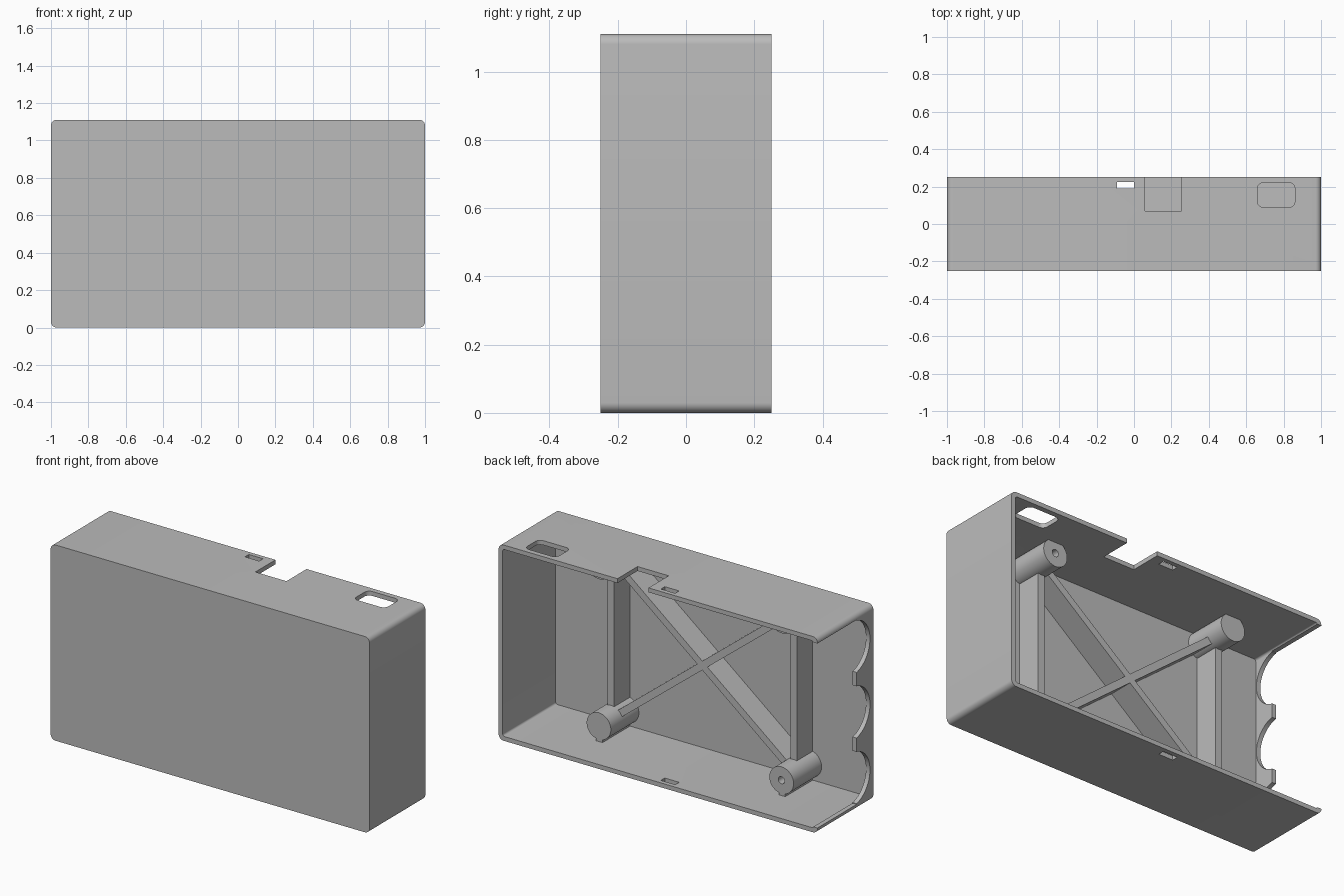
import bpy, bmesh, math
from mathutils import Matrix, Vector

old = bpy.data.objects.get("Cube")
if old:
    bpy.data.objects.remove(old, do_unlink=True)

grey = bpy.data.materials.new("light_grey_plastic")
grey.use_nodes = True
grey.diffuse_color = (0.5, 0.5, 0.5, 1)
grey.node_tree.nodes["Principled BSDF"].inputs["Base Color"].default_value = (0.5, 0.5, 0.5, 1)

HEIGHT, WALL = 1.11, 0.025
FRONT, BACK = -0.25, 0.25
INNER = FRONT + WALL
RIB_TOP = -0.083
POST_TIP = 0.026


def finish(name, bm):
    bmesh.ops.recalc_face_normals(bm, faces=bm.faces)
    mesh = bpy.data.meshes.new(name)
    bm.to_mesh(mesh)
    bm.free()
    ob = bpy.data.objects.new(name, mesh)
    bpy.context.collection.objects.link(ob)
    mesh.materials.append(grey)
    return ob


def box(name, lo, hi, radius=0, axis=1):
    """Box between two corners, with the edges along one axis optionally rounded."""
    lo, hi = Vector(lo), Vector(hi)
    bm = bmesh.new()
    bmesh.ops.create_cube(bm, size=1)
    for v in bm.verts:
        v.co = (lo + hi) / 2 + v.co * (hi - lo)
    if radius:
        edges = [e for e in bm.edges
                 if abs((e.verts[0].co - e.verts[1].co).normalized()[axis]) > 0.9]
        bmesh.ops.bevel(bm, geom=edges, offset=radius, segments=8,
                        profile=0.5, affect='EDGES')
    return finish(name, bm)


def cylinder(name, centre, radius, length, axis):
    bm = bmesh.new()
    turn = Matrix.Rotation(math.pi / 2, 4, 'X' if axis == 'Y' else 'Y')
    bmesh.ops.create_cone(bm, cap_ends=True, segments=48, radius1=radius, radius2=radius,
                          depth=length, matrix=Matrix.Translation(centre) @ turn)
    return finish(name, bm)


def activate(ob):
    bpy.ops.object.select_all(action='DESELECT')
    ob.select_set(True)
    bpy.context.view_layer.objects.active = ob


def cut(ob, cutters):
    activate(ob)
    for c in cutters:
        mod = ob.modifiers.new("cut", 'BOOLEAN')
        mod.operation, mod.solver, mod.object = 'DIFFERENCE', 'EXACT', c
        bpy.ops.object.modifier_apply(modifier=mod.name)
        bpy.data.objects.remove(c, do_unlink=True)


def smooth(ob):
    activate(ob)
    bpy.ops.object.shade_smooth_by_angle(angle=math.radians(30))


# Shell, open at the back
case = box("case_shell", (-1, FRONT, 0), (1, BACK, HEIGHT), 0.03)
cutters = [
    box("cavity", (-1 + WALL, INNER, WALL), (1 - WALL, 0.4, HEIGHT - WALL), 0.012),
    box("port_hole", (0.66, 0.09, 1), (0.86, 0.22, 1.2), 0.03, axis=2),
    box("notch", (0.06, 0.07, 1), (0.255, 0.4, 1.2)),
    box("clip_slots", (-0.09, 0.19, -0.1), (0, 0.225, 1.2)),
    box("side_opening", (-1.1, -0.1, 0.032), (-0.9, 0.4, HEIGHT - 0.032)),
]
# Three round scallops in the side wall
for i in (-1, 0, 1):
    cutters.append(cylinder("scallop", (-1, -0.07, HEIGHT / 2 + i * 0.372), 0.15, 0.2, 'X'))
cut(case, cutters)
smooth(case)

# Screw posts, two of them drilled
LEFT, RIGHT, LOW, HIGH = 0.529, -0.617, 0.115, 1.025
for side, x in (("left", LEFT), ("right", RIGHT)):
    for level, z in (("lower", LOW), ("upper", HIGH)):
        start = INNER - 0.005
        post = cylinder(f"{level}_{side}_post", (x, (start + POST_TIP) / 2, z),
                        0.076, POST_TIP - start, 'Y')
        if (side == "left") == (level == "upper"):
            cut(post, [cylinder("drill", (x, POST_TIP, z), 0.02, 0.3, 'Y')])
        smooth(post)
    # Upright rib between posts and the small foot under the lower post
    box(f"{side}_upright_rib", (x - 0.02, INNER - 0.005, 0.02), (x + 0.02, RIB_TOP, HEIGHT - 0.02))
    box(f"{side}_post_foot", (x - 0.02, INNER - 0.005, 0.02), (x + 0.02, POST_TIP - 0.005, 0.06))

# Crossed diagonal ribs
for name, za, zb in (("rising_rib", LOW, HIGH), ("falling_rib", HIGH, LOW)):
    a, b = Vector((RIGHT, 0, za)), Vector((LEFT, 0, zb))
    half = (b - a).length / 2
    rib = box(name, (-half, INNER - 0.005, -0.02), (half, RIB_TOP, 0.02))
    rib.location = (a + b) / 2
    rib.rotation_euler.y = -math.atan2(zb - za, LEFT - RIGHT)
